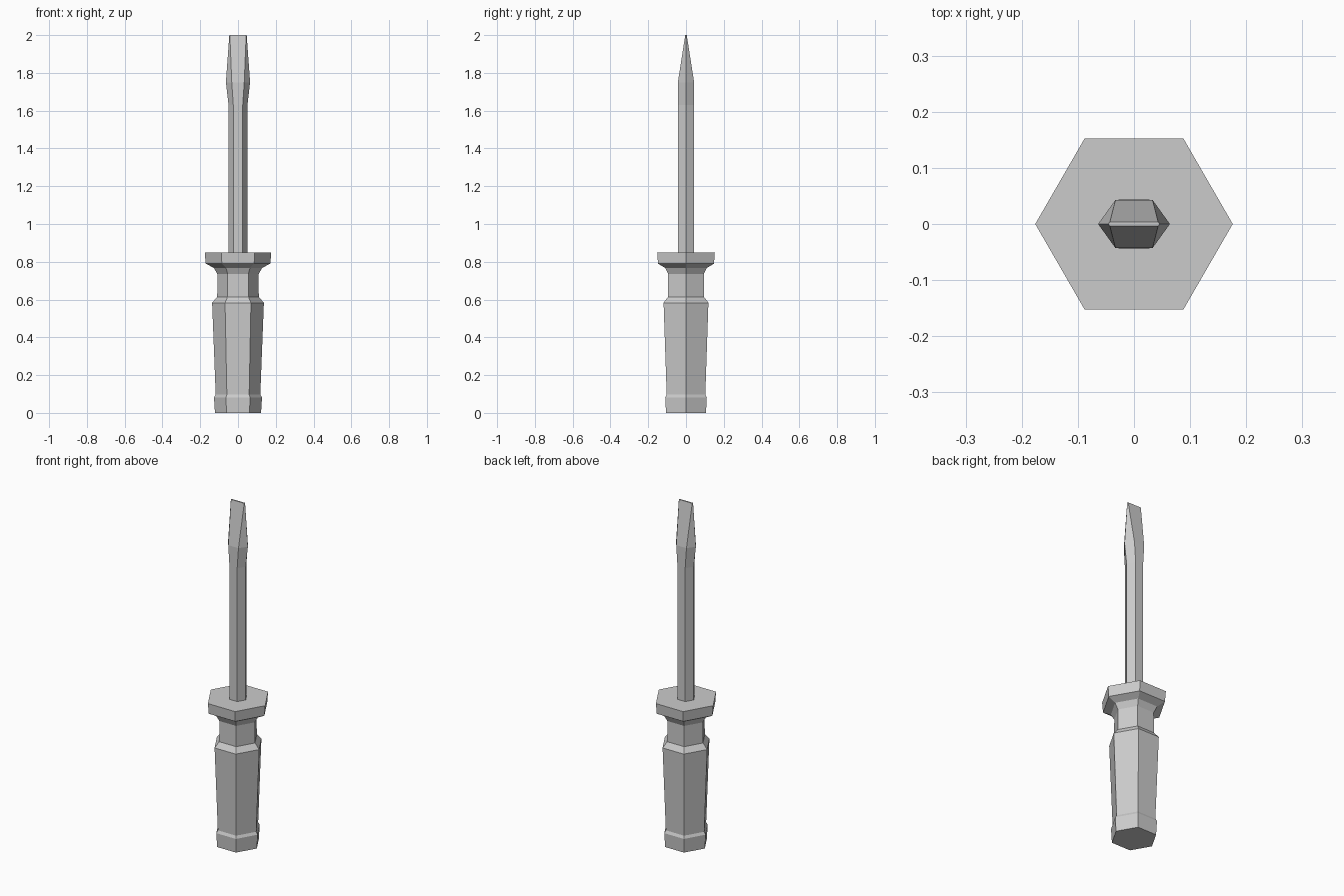
import bpy, bmesh

if "Cube" in bpy.data.objects:
    bpy.data.objects.remove(bpy.data.objects["Cube"])


def hex_loft(name, rings):
    """Loft hexagonal sections: (z, half width, half depth, half width of front face)."""
    bm = bmesh.new()
    loops = []
    for z, w, d, f in rings:
        pts = [(w, 0), (f, d), (-f, d), (-w, 0), (-f, -d), (f, -d)]
        loops.append([bm.verts.new((x, y, z)) for x, y in pts])
    for a, b in zip(loops, loops[1:]):
        for i in range(6):
            j = (i + 1) % 6
            bm.faces.new((a[i], a[j], b[j], b[i]))
    bm.faces.new(loops[0][::-1])
    bm.faces.new(loops[-1])
    bmesh.ops.recalc_face_normals(bm, faces=bm.faces)
    mesh = bpy.data.meshes.new(name)
    bm.to_mesh(mesh)
    bm.free()
    obj = bpy.data.objects.new(name, mesh)
    bpy.context.collection.objects.link(obj)
    return obj


def regular(z, r):
    return (z, r, r * 0.866, r * 0.5)


# Handle: butt cap, tapered grip, neck and flange
hex_loft("handle", [regular(z, r) for z, r in [
    (0, 0.122), (0.082, 0.127), (0.097, 0.118), (0.583, 0.137),
    (0.614, 0.11), (0.735, 0.109), (0.768, 0.128), (0.79, 0.171), (0.85, 0.176)]])

# Shaft with flared blade narrowing to a flat tip
hex_loft("shaft", [
    regular(0.84, 0.05), regular(1.63, 0.05),
    (1.75, 0.064, 0.043, 0.033),
    (2.0, 0.046, 0.004, 0.043)])
